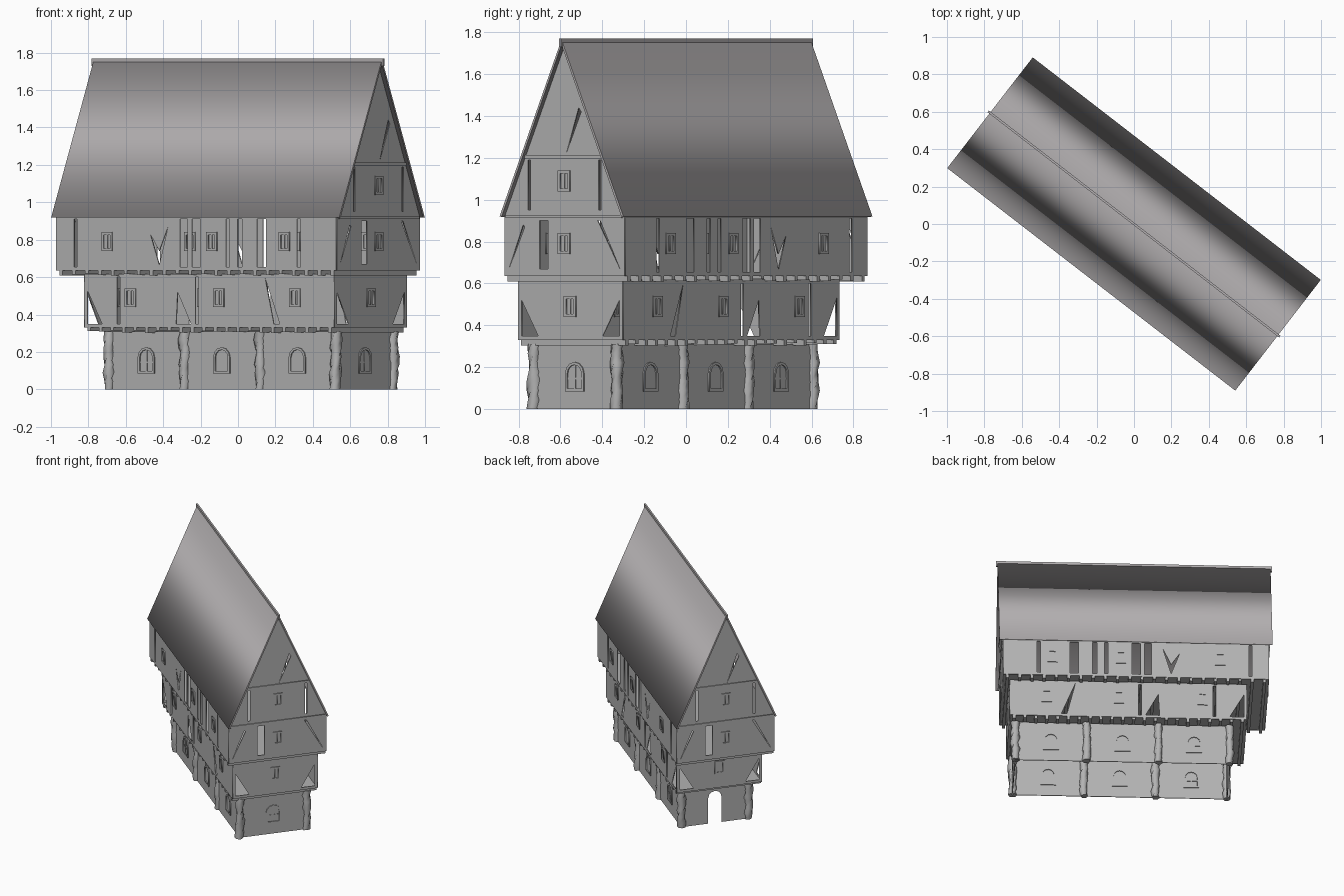
import bpy, bmesh, math, random
from mathutils import Matrix, Vector

if "Cube" in bpy.data.objects:
    bpy.data.objects.remove(bpy.data.objects["Cube"])

random.seed(4)
TURN = Matrix.Rotation(math.atan2(-0.611, 0.791), 4, 'Z')   # house stands diagonally


def material(name, rgb):
    m = bpy.data.materials.new(name)
    m.diffuse_color = (*rgb, 1)
    m.use_nodes = True
    m.node_tree.nodes["Principled BSDF"].inputs["Base Color"].default_value = m.diffuse_color
    return m


WALL = material("plaster_grey", (0.45, 0.45, 0.45))
ROOF = material("roof_grey", (0.45, 0.43, 0.437))


def add_mesh(name, mesh, mat, matrix):
    ob = bpy.data.objects.new(name, mesh)
    mesh.materials.clear()
    mesh.materials.append(mat)
    ob.matrix_world = matrix
    bpy.context.collection.objects.link(ob)
    return ob


def frame(normal, origin):
    """Matrix whose local x runs along the wall, y is up, z points outward."""
    n, up = Vector(normal), Vector((0, 0, 1))
    m = Matrix((up.cross(n), up, n)).transposed().to_4x4()
    m.translation = origin
    return TURN @ m


def plate(name, loops, half_thick, matrix, mat=WALL):
    """Flat shape: first loop is the outline, others are holes."""
    cu = bpy.data.curves.new(name, 'CURVE')
    cu.dimensions, cu.fill_mode, cu.extrude = '2D', 'BOTH', half_thick
    for loop in loops:
        sp = cu.splines.new('POLY')
        sp.points.add(len(loop) - 1)
        for p, (x, y) in zip(sp.points, loop):
            p.co = (x, y, 0, 1)
        sp.use_cyclic_u = True
    tmp = bpy.data.objects.new("outline", cu)
    bpy.context.collection.objects.link(tmp)
    bpy.context.view_layer.update()
    mesh = bpy.data.meshes.new_from_object(tmp.evaluated_get(bpy.context.evaluated_depsgraph_get()))
    bpy.data.objects.remove(tmp)
    bpy.data.curves.remove(cu)
    mesh.name = name
    return add_mesh(name, mesh, mat, matrix)


def rect(x0, x1, y0, y1):
    return [(x0, y0), (x1, y0), (x1, y1), (x0, y1)]


def arch(x, z, w, h):
    """Round-headed opening, from bottom right over the top to bottom left."""
    pts = [(x + w, z)]
    pts += [(x + w * math.cos(a * math.pi / 6), z + h - w + w * math.sin(a * math.pi / 6)) for a in range(7)]
    return pts + [(x - w, z)]


def box(name, lo, hi, mat=WALL):
    mesh = bpy.data.meshes.new(name)
    bm = bmesh.new()
    bmesh.ops.create_cube(bm, size=1)
    for v in bm.verts:
        v.co = [lo[i] + (v.co[i] + 0.5) * (hi[i] - lo[i]) for i in range(3)]
    bm.to_mesh(mesh)
    bm.free()
    return add_mesh(name, mesh, mat, TURN)


def arched_window(m, x, bars):
    plate("arched_window_frame", [arch(x, 0.085, 0.056, 0.14), arch(x, 0.097, 0.043, 0.115)], 0.01, m)
    if bars:
        plate("window_bar", [rect(x - 0.005, x + 0.005, 0.097, 0.21)], 0.006, m)
        plate("window_bar", [rect(x - 0.043, x + 0.043, 0.14, 0.15)], 0.006, m)


def small_window(m, x, z):
    plate("small_window_frame", [rect(x - 0.036, x + 0.036, z - 0.05, z + 0.05),
                                 rect(x - 0.022, x + 0.022, z - 0.036, z + 0.036)], 0.01, m)
    plate("window_bar", [rect(x - 0.004, x + 0.004, z - 0.036, z + 0.036)], 0.007, m)


# Ground floor: centre, half length and half width
gu, gv, ga, gb = 0.092, -0.005, 0.765, 0.25
for s in (-1, 1):
    m = frame((0, s, 0), (gu, gv + s * gb, 0))
    plate("ground_long_wall", [rect(-ga, ga, 0, 0.31)], 0.003, m)
    for i in (-1, 0, 1):
        arched_window(m, i * ga * 2 / 3, i * s == 1)
m = frame((1, 0, 0), (gu + ga, gv, 0))
plate("ground_end_wall", [rect(-gb, gb, 0, 0.31)], 0.003, m)
arched_window(m, 0, True)
m = frame((-1, 0, 0), (gu - ga, gv, 0))
plate("ground_door_wall", [[(-gb, 0), (-gb, 0.31), (gb, 0.31), (gb, 0)] + arch(0, 0, 0.05, 0.25)], 0.003, m)

# Rough twisted pillars along both long walls
for s in (-1, 1):
    for i in range(4):
        mesh = bpy.data.meshes.new("pillar")
        bm = bmesh.new()
        rings = []
        for k in range(8):
            ring = []
            for j in range(6):
                a = j * math.pi / 3 + k * 0.45
                r = 0.033 * random.uniform(0.7, 1.15)
                ring.append(bm.verts.new((r * math.cos(a), r * math.sin(a), k * 0.31 / 7)))
            rings.append(ring)
        for lo, hi in zip(rings, rings[1:]):
            for j in range(6):
                f = bm.faces.new((lo[j], lo[(j + 1) % 6], hi[(j + 1) % 6], hi[j]))
                f.smooth = True
        bm.faces.new(rings[-1])
        bm.faces.new(rings[0][::-1])
        bm.to_mesh(mesh)
        bm.free()
        spot = Vector((gu - ga + i * ga * 2 / 3, gv + s * gb, 0))
        add_mesh("pillar", mesh, WALL, TURN @ Matrix.Translation(spot))

# Middle floor: wider, with gaps in the timber framing
mu, mv, ma, mb = 0.053, -0.003, 0.843, 0.3155
for s in (-1, 1):
    m = frame((0, s, 0), (0, mv + s * mb, 0))
    d = -s                                     # local x follows the house length on the front only
    holes = [rect(d * a, d * b, 0.35, 0.6) for a, b in ((-0.57, -0.55), (-0.04, -0.02))]
    holes += [[(d * -0.17, 0.35), (d * -0.07, 0.35), (d * -0.16, 0.52)],
              [(d * 0.43, 0.6), (d * 0.53, 0.35), (d * 0.49, 0.35)],
              [(d * -0.77, 0.35), (d * -0.67, 0.35), (d * -0.77, 0.53)]]
    plate("middle_long_wall", [rect(d * (mu - ma), d * (mu + ma), 0.33, 0.618)] + holes, 0.003, m)
    for x in (-0.476, 0.12, 0.635):
        small_window(m, d * x, 0.49)
    m = frame((s, 0, 0), (mu + s * ma, mv, 0))
    holes = [[(t * 0.295, 0.35), (t * 0.195, 0.35), (t * 0.295, 0.52)] for t in (-1, 1)]
    plate("middle_end_wall", [rect(-mb, mb, 0.33, 0.618)] + holes, 0.003, m)
    small_window(m, 0, 0.49)

# Upper floor with gables
ua, ub = 0.946, 0.3626
gaps = ((-0.825, -0.805), (-0.11, -0.06), (-0.03, 0.03), (0.2, 0.225), (0.28, 0.31), (0.41, 0.47), (0.68, 0.705))
for s in (-1, 1):
    m = frame((0, s, 0), (0, s * ub, 0))
    d = -s
    holes = [rect(d * a, d * b, 0.655, 0.91) for a, b in gaps]
    holes.append([(d * -0.25, 0.665), (d * -0.31, 0.83), (d * -0.25, 0.74), (d * -0.19, 0.87)])
    plate("upper_long_wall", [rect(-ua, ua, 0.635, 0.925)] + holes, 0.003, m)
    for x in (-0.6, 0.107, 0.597):
        small_window(m, d * x, 0.79)
    m = frame((s, 0, 0), (s * ua, 0, 0))
    outline = [(-ub, 0.635), (ub, 0.635), (ub, 0.92), (0, 1.735), (-ub, 0.92)]
    holes = [rect(-0.15, -0.1, 0.67, 0.9),
             [(-0.34, 0.66), (-0.24, 0.87), (-0.25, 0.88)],
             [(0.34, 0.66), (0.2, 0.9), (0.215, 0.9)],
             [(0.01, 1.22), (0.1, 1.42), (0.085, 1.44)],
             rect(0.205, 0.22, 0.95, 1.19), rect(-0.22, -0.205, 0.95, 1.19)]
    plate("gable_wall", [outline] + holes, 0.003, m)
    for z in (0.79, 1.09):
        small_window(m, 0, z)
    for z, w in ((0.92, 0.35), (1.205, 0.235)):
        plate("gable_beam", [rect(-w, w, z - 0.008, z + 0.008)], 0.01, m)

# Floors and joists carrying each overhanging storey
for cu_, cv, a, b, z in ((mu, mv, ma, mb, 0.33), (0, 0, ua, ub, 0.635)):
    box("floor", (cu_ - a, cv - b, z), (cu_ + a, cv + b, z + 0.004))
    n = 22
    for i in range(n):
        u = cu_ - a + 0.03 + i * (2 * a - 0.06) / (n - 1)
        drop = random.uniform(0.014, 0.028)
        box("joist", (u - 0.011, cv - b, z - drop), (u + 0.011, cv + b, z))

# Steep roof shell and ridge board
m = frame((1, 0, 0), (0, 0, 0))
plate("roof", [[(-0.374, 0.92), (0, 1.765), (0.374, 0.92), (0.362, 0.918), (0, 1.74), (-0.362, 0.918)]], 0.973, m, ROOF)
box("ridge_board", (-0.985, -0.006, 1.73), (0.985, 0.006, 1.77), ROOF)
